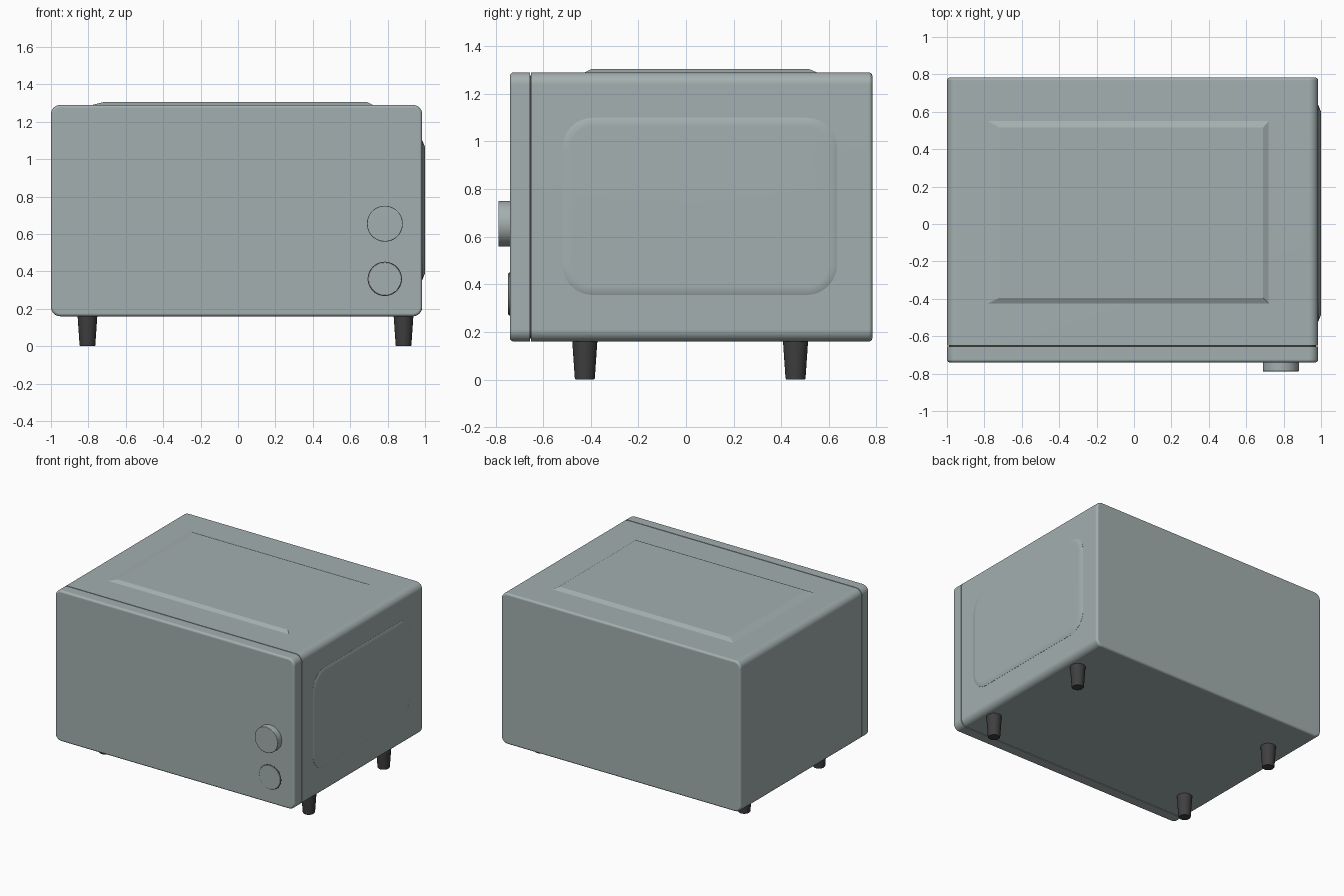
import bpy, bmesh, math
from math import sin, cos, pi

if "Cube" in bpy.data.objects:
    bpy.data.objects.remove(bpy.data.objects["Cube"], do_unlink=True)


def material(name, rgb):
    m = bpy.data.materials.new(name)
    m.use_nodes = True
    m.diffuse_color = (*rgb, 1)
    m.node_tree.nodes["Principled BSDF"].inputs["Base Color"].default_value = (*rgb, 1)
    return m


shell = material("grey green enamel", (0.37, 0.43, 0.43))
rubber = material("dark rubber", (0.05, 0.05, 0.05))

# How a profile point (u, v) at depth d lies in space, by extrusion axis
PLACE = {"x": lambda u, v, d: (d, u, v),
         "y": lambda u, v, d: (u, d, v),
         "z": lambda u, v, d: (u, v, d)}


def rounded_rect(u0, u1, v0, v1, r, inset=0, steps=8):
    """Rectangle outline with round corners; a zero radius gives four points."""
    u0, u1, v0, v1 = u0 + inset, u1 - inset, v0 + inset, v1 - inset
    if r == 0:
        return [(u0, v0), (u1, v0), (u1, v1), (u0, v1)]
    r = max(r - inset, 0.01)
    corners = [(u1 - r, v1 - r), (u0 + r, v1 - r), (u0 + r, v0 + r), (u1 - r, v0 + r)]
    return [(cu + r * cos((q + i / steps) * pi / 2), cv + r * sin((q + i / steps) * pi / 2))
            for q, (cu, cv) in enumerate(corners) for i in range(steps + 1)]


def circle(u, v, r, sides=48):
    return [(u + r * cos(2 * pi * i / sides), v + r * sin(2 * pi * i / sides))
            for i in range(sides)]


def loft(name, axis, rings, mat, smooth=True):
    """Skin a list of (outline, depth) rings and cap both ends."""
    bm = bmesh.new()
    loops = [[bm.verts.new(PLACE[axis](u, v, d)) for u, v in pts] for pts, d in rings]
    for a, b in zip(loops, loops[1:]):
        for i in range(len(a)):
            j = (i + 1) % len(a)
            bm.faces.new((a[i], a[j], b[j], b[i]))
    bm.faces.new(loops[0])
    bm.faces.new(loops[-1])
    bmesh.ops.recalc_face_normals(bm, faces=bm.faces)
    mesh = bpy.data.meshes.new(name)
    bm.to_mesh(mesh)
    bm.free()
    mesh.materials.append(mat)
    obj = bpy.data.objects.new(name, mesh)
    bpy.context.collection.objects.link(obj)
    if smooth:
        bpy.ops.object.select_all(action="DESELECT")
        obj.select_set(True)
        bpy.context.view_layer.objects.active = obj
        bpy.ops.object.shade_smooth_by_angle(angle=math.radians(35))
        obj.modifiers.new("even shading", "WEIGHTED_NORMAL").keep_sharp = True
    return obj


def round_edge(outline, start, inward, r, steps=4):
    """Rings for a rounded rim, from the end cap at start inward along the axis."""
    return [(outline(r * (1 - sin(t))), start + inward * r * (1 - cos(t)))
            for t in (i / steps * pi / 2 for i in range(steps + 1))]


def case_outline(inset):
    return rounded_rect(-1.0, 0.985, 0.16, 1.29, 0.05, inset)


# Case, door and the recessed core seen through the seam between them
loft("case", "y", [(case_outline(0), -0.65)]
     + round_edge(case_outline, 0.783, -1, 0.016)[::-1], shell)
loft("door", "y", round_edge(case_outline, -0.74, 1, 0.016)
     + [(case_outline(0), -0.656)], shell)
loft("seam_core", "y", [(case_outline(0.012), -0.67), (case_outline(0.012), -0.63)], rubber)

# Raised pressing on the lid
loft("top_panel", "z", [(rounded_rect(-0.78, 0.72, -0.425, 0.55, 0), 1.285),
                        (rounded_rect(-0.78, 0.72, -0.425, 0.55, 0), 1.29),
                        (rounded_rect(-0.72, 0.69, -0.395, 0.515, 0), 1.305)],
     shell, smooth=False)


# Raised pressing on the left side
def side_outline(inset):
    return rounded_rect(-0.52, 0.635, 0.355, 1.10, 0.13, inset)


loft("side_panel", "x", [(side_outline(0), 0.98), (side_outline(0), 0.986),
                         (side_outline(0.036), 1.0)], shell)

# Dial and the nearly flush push button
KNOB_X = 0.785


def dial_outline(inset):
    return circle(KNOB_X, 0.655, 0.096 - inset)


def button_outline(inset):
    return circle(KNOB_X, 0.36, 0.088 - inset)


loft("dial", "y", round_edge(dial_outline, -0.788, 1, 0.004) + [(dial_outline(0), -0.735)], shell)
loft("button_gap", "y", [(circle(KNOB_X, 0.36, 0.092), -0.741),
                         (circle(KNOB_X, 0.36, 0.092), -0.735)], rubber)
loft("button", "y", round_edge(button_outline, -0.747, 1, 0.003)
     + [(button_outline(0), -0.735)], shell)

# Tapered feet
for side, x in (("right", -0.805), ("left", 0.885)):
    for end, y in (("front", -0.425), ("back", 0.46)):
        loft(f"{end}_{side}_foot", "z",
             [(circle(x, y, 0.038, 32), 0), (circle(x, y, 0.042, 32), 0.005),
              (circle(x, y, 0.053, 32), 0.165)], rubber)
